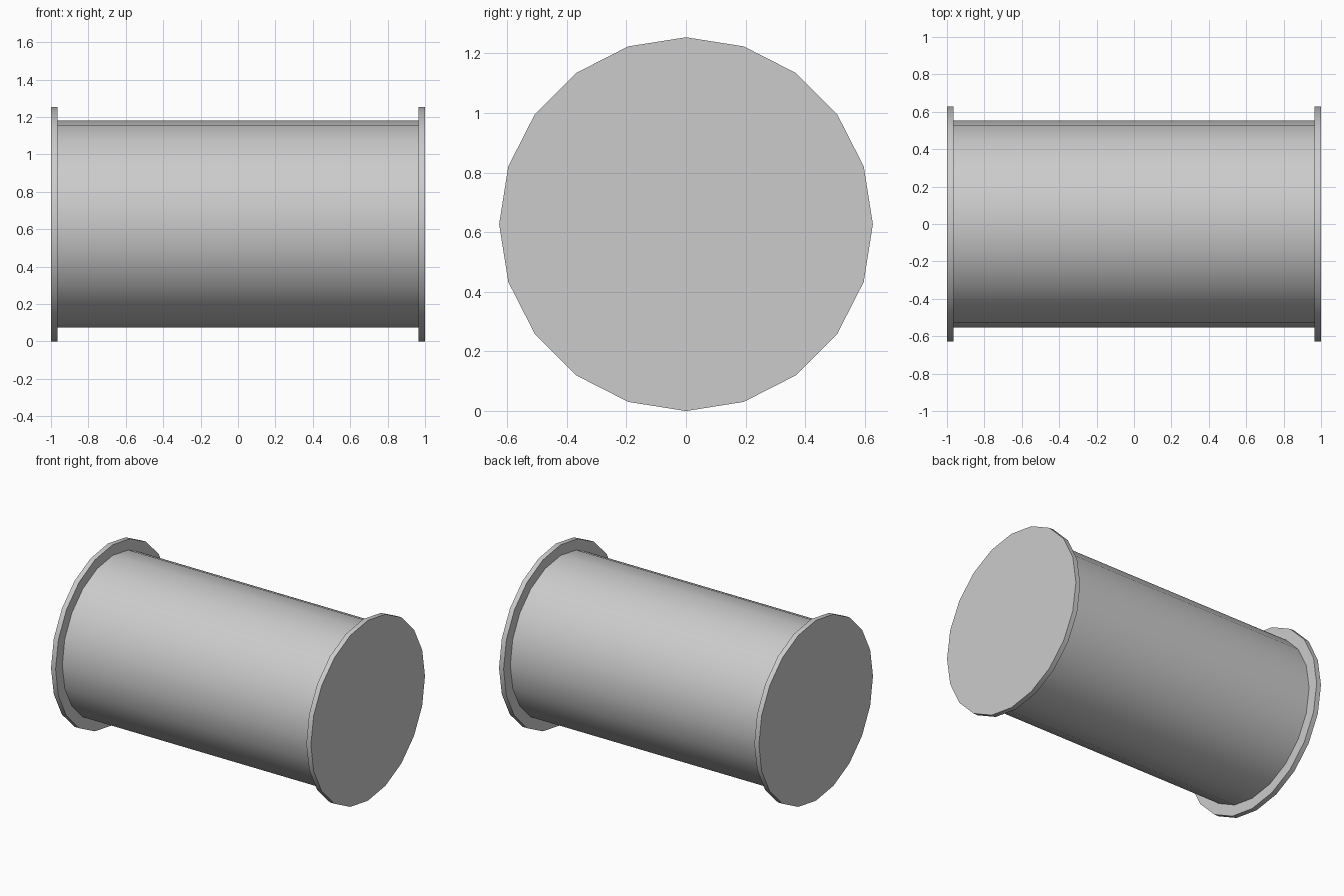
import bpy
import math

cube = bpy.data.objects.get("Cube")
if cube:
    bpy.data.objects.remove(cube, do_unlink=True)

SIDES = 20
FLANGE_RADIUS = 0.627
BODY_RADIUS = 0.553
FLANGE_THICKNESS = 0.035

# Single grey material
grey = bpy.data.materials.new("plain_grey")
grey.use_nodes = True
colour = (0.6, 0.6, 0.6, 1.0)
grey.diffuse_color = colour
grey.node_tree.nodes["Principled BSDF"].inputs["Base Color"].default_value = colour


def drum(name, radius, length, x):
    """Capped cylinder lying along the x axis."""
    bpy.ops.mesh.primitive_cylinder_add(
        vertices=SIDES, radius=radius, depth=length,
        location=(x, 0, FLANGE_RADIUS), rotation=(0, math.pi / 2, 0))
    obj = bpy.context.object
    obj.name = name
    obj.data.materials.append(grey)
    bpy.ops.object.transform_apply(location=False, rotation=True, scale=True)
    bpy.ops.object.shade_smooth_by_angle(angle=math.radians(30))
    return obj


# Central barrel between the flanges
drum("barrel", BODY_RADIUS, 2 * (1 - FLANGE_THICKNESS), 0)

# Wider end discs
for side, name in ((1, "left_flange"), (-1, "right_flange")):
    drum(name, FLANGE_RADIUS, FLANGE_THICKNESS, side * (1 - FLANGE_THICKNESS / 2))
